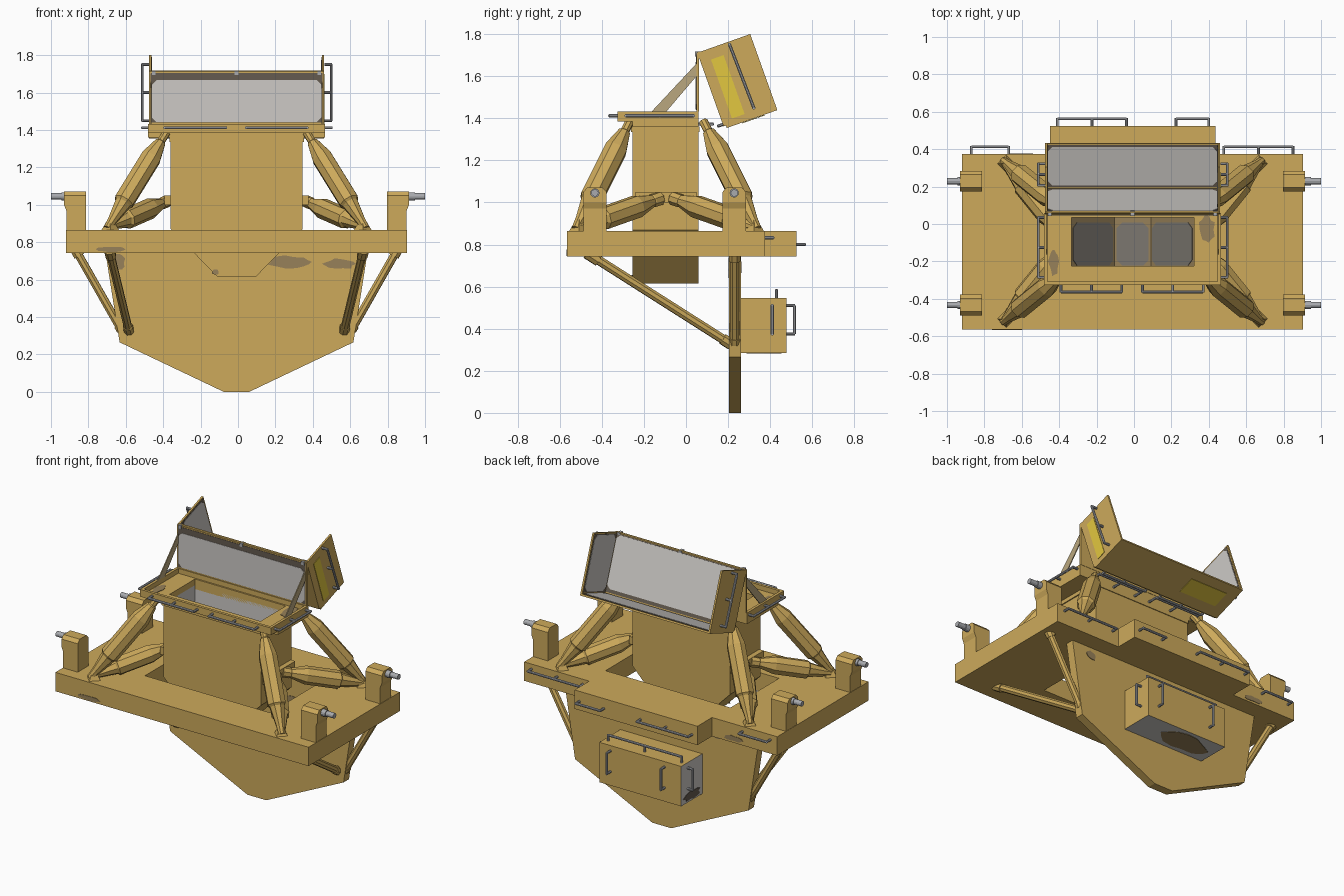
import bpy, bmesh, math, random
from mathutils import Vector as V

if "Cube" in bpy.data.objects:
    bpy.data.objects.remove(bpy.data.objects["Cube"])

random.seed(4)
CX = -0.008  # x of the mirror plane


def material(name, col):
    m = bpy.data.materials.new(name)
    m.diffuse_color = (*col, 1)
    m.use_nodes = True
    m.node_tree.nodes["Principled BSDF"].inputs["Base Color"].default_value = m.diffuse_color
    return m


TAN = material("tan_paint", (0.61, 0.40, 0.105))
GREY = material("bare_grey", (0.61, 0.59, 0.565))
DARK = material("dark_grey", (0.20, 0.185, 0.16))
GRIME = material("dark_grime", (0.13, 0.105, 0.08))
RUST = material("worn_brown", (0.31, 0.22, 0.10))
PIPE = material("steel_pipe", (0.40, 0.41, 0.43))
YELLOW = material("yellow_label", (0.76, 0.57, 0.05))
STAY = material("worn_stay", (0.49, 0.39, 0.21))


def finish(name, bm, *mats, rule=None):
    bmesh.ops.recalc_face_normals(bm, faces=bm.faces)
    bm.normal_update()
    if rule:
        for f in bm.faces:
            f.material_index = rule(f.calc_center_median(), f.normal)
    me = bpy.data.meshes.new(name)
    bm.to_mesh(me)
    bm.free()
    for m in mats:
        me.materials.append(m)
    ob = bpy.data.objects.new(name, me)
    bpy.context.collection.objects.link(ob)
    return ob


def prism(bm, pts, vec):
    """Extrude a 3D polygon along a vector."""
    a = [bm.verts.new(p) for p in pts]
    b = [bm.verts.new(V(p) + V(vec)) for p in pts]
    bm.faces.new(a)
    bm.faces.new(b[::-1])
    for i in range(len(a)):
        j = (i + 1) % len(a)
        bm.faces.new((a[i], b[i], b[j], a[j]))


def box(bm, x0, x1, y0, y1, z0, z1):
    prism(bm, [(x0, y0, z0), (x1, y0, z0), (x1, y1, z0), (x0, y1, z0)], (0, 0, z1 - z0))


def ring(bm, o, i, z0, z1):
    """Rectangular frame; o and i are (x0, x1, y0, y1)."""
    box(bm, o[0], o[1], o[2], i[2], z0, z1)
    box(bm, o[0], o[1], i[3], o[3], z0, z1)
    box(bm, o[0], i[0], i[2], i[3], z0, z1)
    box(bm, i[1], o[1], i[2], i[3], z0, z1)


def tube(bm, p, q, prof, n=8):
    """Lathe a (fraction, radius) profile along the line p-q."""
    p, q = V(p), V(q)
    d = (q - p).normalized()
    a = d.orthogonal().normalized()
    b = d.cross(a)
    rows = []
    for t, r in prof:
        c = p.lerp(q, t)
        rows.append([bm.verts.new(c + r * (a * math.cos(k) + b * math.sin(k)))
                     for k in (2 * math.pi * (i + 0.5) / n for i in range(n))])
    for r0, r1 in zip(rows, rows[1:]):
        for i in range(n):
            bm.faces.new((r0[i], r0[(i + 1) % n], r1[(i + 1) % n], r1[i]))
    bm.faces.new(rows[0][::-1])
    bm.faces.new(rows[-1])


def handle(name, p, q, out, posts=3, r=0.008):
    bm = bmesh.new()
    p, q, out = V(p), V(q), V(out)
    tube(bm, p + out, q + out, [(0, r), (1, r)])
    for i in range(posts):
        c = p.lerp(q, i / (posts - 1))
        tube(bm, c, c + out * 1.1, [(0, r), (1, r)])
    finish(name, bm, PIPE)


def blob(name, c, u, v, mat):
    """Irregular thin stain plate with half axes u and v."""
    c, u, v = V(c), V(u), V(v)
    bm = bmesh.new()
    pts = [c + (u * math.cos(k) + v * math.sin(k)) * random.uniform(0.7, 1.05)
           for k in (2 * math.pi * i / 14 for i in range(14))]
    n = u.cross(v).normalized()
    prism(bm, [p - n * 0.003 for p in pts], n * 0.006)
    finish(name, bm, mat)


def panel(name, o, u, v, low=0.014, high=0.014, t=0.012):
    """Tan slab with a grimy plate and a grey lining on its u x v side; low/high are grime widths along v."""
    o, u, v = V(o), V(u), V(v)
    n = u.cross(v).normalized()
    uu, vv = u.normalized(), v.normalized()
    lu, lv = u.length, v.length

    def rect(i, b0, b1, c, h):
        w = [(i + c, b0), (lu - i - c, b0), (lu - i, b0 + c), (lu - i, lv - b1 - c),
             (lu - i - c, lv - b1), (i + c, lv - b1), (i, lv - b1 - c), (i, b0 + c)]
        return [o + uu * a + vv * b + n * h for a, b in w]
    bm = bmesh.new()
    prism(bm, [o, o + u, o + u + v, o + v], -n * t)
    finish(name, bm, TAN)
    for s, pts, m in (("_grime", rect(0.008, 0.008, 0.008, 0.002, 0), GRIME),
                      ("_lining", rect(0.014, low, high, 0.025, 0.002), GREY)):
        bm = bmesh.new()
        prism(bm, pts, n * 0.002)
        finish(name + s, bm, m)


# Deck with central hole and rear extension
bm = bmesh.new()
ring(bm, (-0.92, 0.904, -0.565, 0.375), (-0.46, 0.44, -0.3, 0.2), 0.742, 0.865)
box(bm, -0.45, 0.435, 0.375, 0.525, 0.742, 0.865)
finish("deck", bm, TAN)

# Rear keel plate
bm = bmesh.new()
half = [(0.068, 0), (0.625, 0.265), (0.7, 0.742)]
prof = [(CX + d, 0.205, z) for d, z in half] + [(CX - d, 0.205, z) for d, z in half[::-1]]
prism(bm, prof, (0, 0.056, 0))
finish("keel_plate", bm, TAN)

# Keel braces
for s, side in ((-1, "left"), (1, "right")):
    for nm, a, b in (("outer", (0.86, 0.232, 0.76), (0.615, 0.232, 0.33)),
                     ("diagonal", (0.68, -0.47, 0.76), (0.575, 0.215, 0.325))):
        bm = bmesh.new()
        p, q = [(CX + s * w[0], w[1], w[2]) for w in (a, b)]
        tube(bm, p, q, [(0, 0.03), (0.08, 0.03), (0.08, 0.023), (0.94, 0.023), (0.94, 0.028), (1, 0.028)])
        finish(f"{nm}_brace_{side}", bm, TAN)

# Hopper tower: U-shaped shell with end plates, grey inside
outer = [(-0.36, 1.36), (-0.36, 0.87), (-0.11, 0.615), (0.095, 0.615), (0.345, 0.87), (0.345, 1.36)]
inner = [(0.32, 1.36), (0.32, 0.88), (0.09, 0.645), (-0.105, 0.645), (-0.335, 0.88), (-0.335, 1.36)]
bm = bmesh.new()
prism(bm, [(x, -0.225, z) for x, z in outer + inner], (0, 0.26, 0))
finish("hopper_shell", bm, TAN, GREY, RUST,
       rule=lambda c, n: 0 if n.dot(c - V((CX, -0.1, 1.2))) > -0.05 or abs(n.y) > 0.5 else (2 if n.z > 0.3 else 1))
for nm, y, w, d in (("front", -0.255, 0.03, 1), ("rear", 0.035, 0.025, -1)):
    bm = bmesh.new()
    prism(bm, [(x, y, z) for x, z in outer], (0, w, 0))
    finish(f"hopper_{nm}_plate", bm, TAN, GREY, rule=lambda c, n: int(n.y * d > 0.5))
# Grey floor linings on the two slopes and the bottom
for i in (1, 2, 3):
    (x0, z0), (x1, z1) = inner[i], inner[i + 1]
    a, b = V((x0, -0.222, z0)), V((x1, -0.222, z1))
    e = (b - a).normalized()
    a, b, w = a + e * 0.012, b - e * 0.012, V((0, 0.2, 0))
    bm = bmesh.new()
    c = V((0, 0.03, 0))
    prism(bm, [a + c, a + e * 0.03, b - e * 0.03, b + c, b + w, b - e * 0.03 + w + c, a + e * 0.03 + w + c, a + w],
          e.cross(V((0, 1, 0))) * 0.003 * (1 if e.cross(V((0, 1, 0))).z > 0 else -1))
    finish(f"hopper_floor_lining_{i}", bm, DARK)
bm = bmesh.new()
hole = (-0.335, 0.32, -0.225, 0.035)
ring(bm, (-0.48, 0.465, -0.255, 0.06), hole, 1.36, 1.385)
ring(bm, (-0.367, 0.352, -0.262, 0.065), hole, 1.335, 1.36)
ring(bm, (-0.48, 0.465, -0.325, 0.06), hole, 1.385, 1.4)
ring(bm, (-0.48, 0.465, -0.325, 0.06), (-0.462, 0.447, -0.307, 0.045), 1.4, 1.432)
finish("hopper_rim_tray", bm, TAN)
for s, side in ((-1, "left"), (1, "right")):
    bm = bmesh.new()
    a, b = sorted((CX + s * 0.352, CX + s * 0.385))
    box(bm, a, b, -0.24, 0.05, 1.0, 1.05)
    finish(f"hopper_side_rail_{side}", bm, TAN)

# Shock-absorber legs and trunnions at the four corners
UP = [(0, 0.022), (0.08, 0.026), (0.26, 0.046), (0.28, 0.057), (0.74, 0.057), (0.9, 0.03), (0.91, 0.022), (1, 0.022)]
LOW = [(0, 0.02), (0.08, 0.024), (0.3, 0.045), (0.32, 0.056), (0.72, 0.056), (0.9, 0.03), (0.91, 0.033), (1, 0.033)]
for s, side in ((-1, "left"), (1, "right")):
    for e, end in ((-1, "front"), (1, "rear")):
        def at(d, y, z):
            return (CX + s * d, -0.0925 + e * y, z)
        tag = f"{end}_{side}"
        bm = bmesh.new()
        tube(bm, at(0.69, 0.43, 0.875), at(0.375, 0.175, 1.385), UP)
        finish("upper_leg_" + tag, bm, TAN)
        bm = bmesh.new()
        tube(bm, at(0.69, 0.425, 0.88), at(0.37, 0.03, 1.02), LOW)
        finish("lower_leg_" + tag, bm, TAN)
        bm = bmesh.new()
        tube(bm, at(0.675, 0.415, 0.86), at(0.675, 0.415, 0.92), [(0, 0.05), (1, 0.015)], 4)
        finish("leg_foot_" + tag, bm, TAN)
        y = -0.102 + e * 0.331
        bm = bmesh.new()
        prism(bm, [(CX + s * d, y - 0.055, z) for d, z in
                   ((0.91, 0.865), (0.91, 0.97), (0.922, 1.0), (0.922, 1.04), (0.805, 1.04), (0.805, 0.865))],
              (0, 0.11, 0))
        prism(bm, [(CX + s * 0.805, y + a, z) for a, z in
                   ((-0.055, 1.04), (-0.055, 1.05), (-0.035, 1.072), (0.035, 1.072), (0.055, 1.05), (0.055, 1.04))],
              (s * 0.117, 0, 0))
        finish("trunnion_block_" + tag, bm, TAN)
        bm = bmesh.new()
        tube(bm, (s * 0.9, y, 1.045), (s * 1.0, y, 1.045), [(0, 0.022), (0.45, 0.022), (0.45, 0.017), (1, 0.017)], 12)
        finish("trunnion_pin_" + tag, bm, PIPE)

# Upright panel and open lid
up, dp, W = V((0, -0.125, 0.35)), V((0, 0.24, 0.085)), 0.935
P = V((0, 0.19, 1.365))
L, R = V((-0.475, 0, 0)), V((0.46, 0, 0))
panel("upright_panel", (-0.475, 0.05, 1.432), (W, 0, 0), (0, 0, 0.28), 0.01, 0.045)
panel("lid_top", P + R, (-W, 0, 0), up, 0.03, 0.014)
panel("lid_back", P + L, (W, 0, 0), dp, 0.018, 0.018)
panel("lid_left_side", P + L + V((0.012, 0, 0)), dp, up)
panel("lid_right_side", P + R - V((0.012, 0, 0)), up, dp)
bm = bmesh.new()
q = P + R
prism(bm, [q + up * a + dp * b for a, b in ((0.06, 0.15), (0.06, 0.4), (0.86, 0.4), (0.86, 0.15))], (0.003, 0, 0))
finish("lid_side_label", bm, YELLOW)
bm = bmesh.new()
prism(bm, [P + dp * b - up * 0.035 + V((x, 0, 0)) for x, b in ((-0.4, 0.3), (-0.13, 0.3), (-0.13, 0.75), (-0.4, 0.75))],
      -up * 0.008)
finish("lid_back_label", bm, YELLOW)

# Lid stays and hinge rod
for x, side in ((-0.468, "left"), (0.447, "right")):
    bm = bmesh.new()
    prism(bm, [(x, -0.165, 1.43), (x, -0.095, 1.43), (x, 0.05, 1.6), (x, 0.05, 1.66)], (0.006, 0, 0))
    finish("lid_stay_" + side, bm, STAY)
bm = bmesh.new()
tube(bm, (-0.475, 0.062, 1.71), (0.46, 0.062, 1.71), [(0, 0.008), (1, 0.008)])
finish("hinge_rod", bm, TAN)
for i, x in enumerate((-0.45, CX, 0.435)):
    bm = bmesh.new()
    box(bm, x - 0.01, x + 0.01, 0.042, 0.072, 1.694, 1.716)
    finish(f"hinge_clip_{i}", bm, PIPE)

# Equipment box on the keel plate
bm = bmesh.new()
box(bm, -0.3, 0.29, 0.261, 0.478, 0.285, 0.545)
finish("equipment_box", bm, TAN, GREY, rule=lambda c, n: int(n.x < -0.5 or n.z < -0.5))
handle("box_top_handle", (-0.27, 0.43, 0.545), (0.26, 0.43, 0.545), (0, 0, 0.037))
for i, x in enumerate((-0.18, 0.21)):
    handle(f"box_back_handle_{i}", (x, 0.475, 0.375), (x, 0.475, 0.51), (0, 0.04, 0), 2)
handle("box_left_handle", (-0.3, 0.41, 0.375), (-0.3, 0.41, 0.51), (-0.035, 0, 0), 2)
handle("box_right_handle", (0.29, 0.41, 0.375), (0.29, 0.41, 0.51), (0.035, 0, 0), 2)

# Grab rails on deck, rim and lid
for i, (x0, x1, y, z, n) in enumerate(((-0.41, -0.04, 0.525, 0.8, 3), (0.225, 0.4, 0.525, 0.8, 2),
                                       (-0.87, -0.67, 0.375, 0.832, 2), (0.48, 0.85, 0.375, 0.832, 3))):
    handle(f"deck_rail_{i}", (x0, y, z), (x1, y, z), (0, 0.038, 0), n)
for i, (x0, x1) in enumerate(((-0.39, -0.065), (0.045, 0.37))):
    handle(f"rim_front_rail_{i}", (x0, -0.325, 1.412), (x1, -0.325, 1.412), (0, -0.038, 0))
    handle(f"rim_rear_rail_{i}", (x0, 0.06, 1.372), (x1, 0.06, 1.372), (0, 0.065, 0))
    handle(f"lid_rail_{i}", (x0, 0.178, 1.372), (x1, 0.178, 1.372), (0, -0.024, -0.009))
for x, s, side in ((-0.475, -1, "left"), (0.462, 1, "right")):
    handle("rim_side_rail_" + side, (x, -0.285, 1.412), (x, 0.035, 1.412), (s * 0.037, 0, 0))
    handle("lid_side_rail_" + side, (x, 0.207, 1.75), (x, 0.322, 1.45), (s * 0.037, 0, 0))

# Worn paint patches
for i, (x, y, z, a, b) in enumerate(((-0.67, -0.565, 0.762, 0.09, 0.018), (-0.645, 0.205, 0.69, 0.045, 0.05),
                                     (0.28, 0.205, 0.695, 0.13, 0.035), (0.54, 0.205, 0.685, 0.1, 0.03),
                                     (-0.12, -0.255, 0.64, 0.02, 0.018), (-0.6, 0.375, 0.77, 0.07, 0.02),
                                     (0.55, 0.261, 0.69, 0.04, 0.03), (-0.4, 0.261, 0.69, 0.06, 0.02))):
    blob(f"worn_patch_{i}", (x, y, z), (a, 0, 0), (0, 0, b), RUST)
blob("tray_patch_right", (0.39, -0.03, 1.4), (0.045, 0, 0), (0, 0.085, 0), RUST)
blob("tray_patch_left", (-0.43, -0.2, 1.4), (0.03, 0, 0), (0, 0.08, 0), RUST)
blob("box_bottom_patch", (-0.08, 0.37, 0.285), (0.18, 0, 0), (0, 0.09, 0), RUST)
blob("box_side_patch", (-0.3, 0.37, 0.32), (0, 0.09, 0), (0, 0, 0.03), GRIME)
